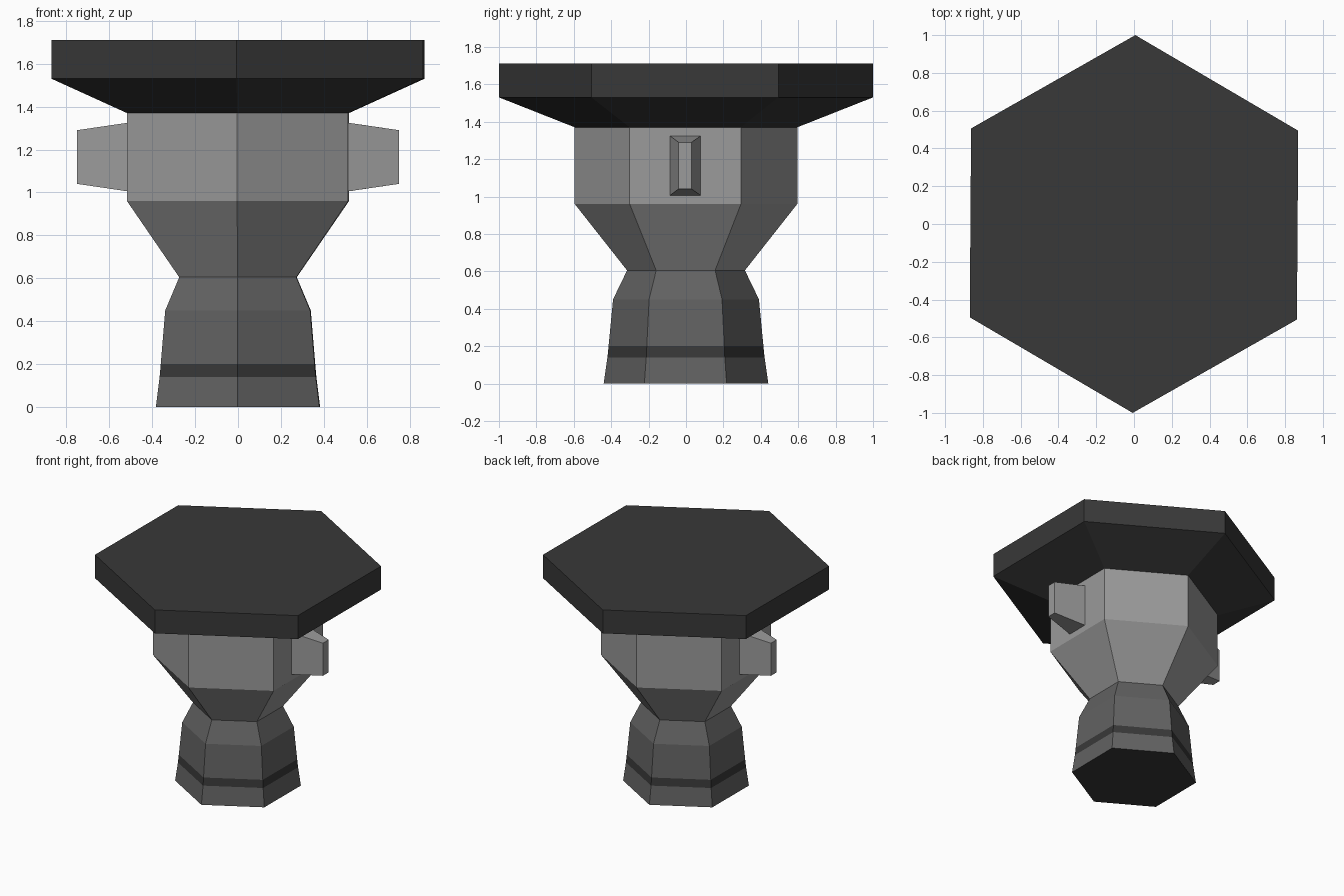
import bpy
import bmesh
import math

if "Cube" in bpy.data.objects:
    bpy.data.objects.remove(bpy.data.objects["Cube"])

SIDES = 6
TWIST = math.radians(-0.4)  # the whole model is turned very slightly


def material(name, value):
    m = bpy.data.materials.new(name)
    m.diffuse_color = (value, value, value, 1)
    m.use_nodes = True
    m.node_tree.nodes["Principled BSDF"].inputs["Base Color"].default_value = m.diffuse_color
    return m


DARK = material("near black", 0.04)
MID = material("dark grey", 0.122)
LIGHT = material("light grey", 0.325)


def finish(name, bm, mats):
    mesh = bpy.data.meshes.new(name)
    bm.to_mesh(mesh)
    bm.free()
    for m in mats:
        mesh.materials.append(m)
    obj = bpy.data.objects.new(name, mesh)
    obj.rotation_euler.z = TWIST
    bpy.context.collection.objects.link(obj)
    return obj


def hex_part(name, profile, mats, bottom=False, top=False):
    """Stack hexagonal rings from (radius, z) pairs, points facing +y and -y."""
    bm = bmesh.new()
    rings = []
    for r, z in profile:
        angles = [math.pi / 2 + i * math.tau / SIDES for i in range(SIDES)]
        rings.append([bm.verts.new((r * math.cos(a), r * math.sin(a), z)) for a in angles])
    for lo, hi in zip(rings, rings[1:]):
        for i in range(SIDES):
            j = (i + 1) % SIDES
            bm.faces.new((lo[i], lo[j], hi[j], hi[i]))
    if bottom:
        bm.faces.new(rings[0][::-1])
    if top:
        bm.faces.new(rings[-1])
    return finish(name, bm, mats)


# Base with a dark stripe and dark underside
base = hex_part("base", [(0.44, 0), (0.42, 0.14), (0.414, 0.2), (0.39, 0.45), (0.315, 0.605)],
                [MID, DARK], bottom=True)
for f in base.data.polygons:
    if f.center.z < 0.01 or 0.14 < f.center.z < 0.2:
        f.material_index = 1

# Flared body above the neck
hex_part("body", [(0.315, 0.605), (0.595, 0.96), (0.595, 1.37)], [LIGHT])

# Wide flat top
hex_part("top_plate", [(0.595, 1.37), (1.0, 1.53), (1.0, 1.71)], [DARK], top=True)

# Tapered side lugs
for side, label in ((-1, "left"), (1, "right")):
    bm = bmesh.new()
    bmesh.ops.create_cube(bm, size=1)
    for v in bm.verts:
        outer = v.co.x * side > 0
        v.co.x = side * (0.75 if outer else 0.512)
        v.co.y *= 0.07 if outer else 0.166
        v.co.z = 1.165 + v.co.z * (0.25 if outer else 0.32)
    finish(label + "_lug", bm, [LIGHT])
